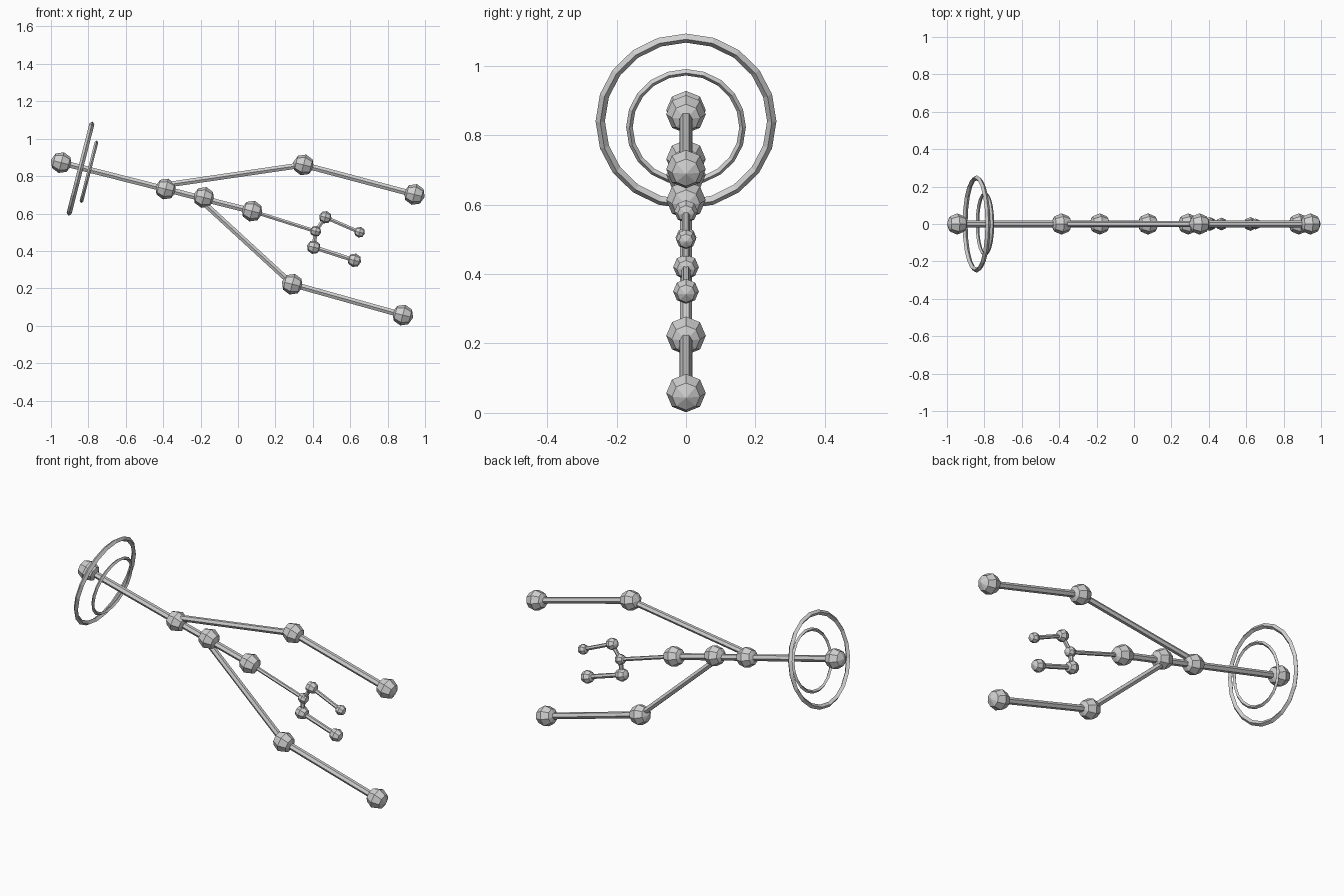
import bpy, math
from mathutils import Vector

if "Cube" in bpy.data.objects:
    bpy.data.objects.remove(bpy.data.objects["Cube"])

mat = bpy.data.materials.new("light_grey")
mat.diffuse_color = (0.63, 0.63, 0.63, 1)
mat.use_nodes = True
mat.node_tree.nodes["Principled BSDF"].inputs["Base Color"].default_value = mat.diffuse_color

AXIS = Vector((1.02, 0, -0.26)).normalized()      # common tilt of the whole model
TILT = math.atan2(AXIS.x, AXIS.z)


def finish(name):
    ob = bpy.context.object
    ob.name = name
    ob.data.materials.append(mat)


def ball(name, p, r):
    bpy.ops.mesh.primitive_uv_sphere_add(segments=8, ring_count=4, radius=r,
        location=(p[0], 0, p[1]), rotation=(0, TILT, 0))
    finish(name)


def rod(name, a, b, r):
    a, b = Vector((a[0], 0, a[1])), Vector((b[0], 0, b[1]))
    d = b - a
    bpy.ops.mesh.primitive_cylinder_add(vertices=6, radius=r, depth=d.length,
        location=(a + b) / 2, rotation=(0, math.atan2(d.x, d.z), 0))
    finish(name)


def ring(name, p, major, minor):
    bpy.ops.mesh.primitive_torus_add(major_segments=20, minor_segments=4,
        major_radius=major, minor_radius=minor,
        location=(p[0], 0, p[1]), rotation=(0, TILT, 0))
    finish(name)


# large joints
tail, upper, lower, hub = (-0.945, 0.872), (-0.387, 0.731), (-0.183, 0.686), (0.075, 0.613)
arm_top, tip_top = (0.35, 0.86), (0.943, 0.702)
arm_low, tip_low = (0.29, 0.222), (0.881, 0.057)
for i, p in enumerate((tail, upper, lower, hub, arm_top, tip_top, arm_low, tip_low)):
    ball(f"large_joint_{i + 1}", p, 0.057)

# main shaft and the two long prongs
rod("main_shaft", tail, hub, 0.018)
rod("upper_branch", (-0.39, 0.752), arm_top, 0.017)
rod("upper_prong", arm_top, tip_top, 0.018)
rod("lower_branch", (-0.2, 0.672), arm_low, 0.017)
rod("lower_prong", arm_low, tip_low, 0.018)

# small fork on the thin shaft
fork, s_top, s_tip, l_top, l_tip = (0.415, 0.505), (0.467, 0.58), (0.65, 0.5), (0.405, 0.42), (0.622, 0.35)
for n, p, r in (("fork_joint", fork, 0.03), ("fork_upper_joint", s_top, 0.034),
                ("fork_upper_tip", s_tip, 0.029), ("fork_lower_joint", l_top, 0.037),
                ("fork_lower_tip", l_tip, 0.037)):
    ball(n, p, r)
rod("thin_shaft", hub, fork, 0.011)
rod("fork_upper_branch", fork, s_top, 0.011)
rod("fork_upper_prong", s_top, s_tip, 0.011)
rod("fork_lower_branch", fork, l_top, 0.012)
rod("fork_lower_prong", l_top, l_tip, 0.013)

# tilted rings around the shaft
ring("large_ring", (-0.842, 0.84), 0.247, 0.0135)
ring("small_ring", (-0.797, 0.823), 0.163, 0.0095)
